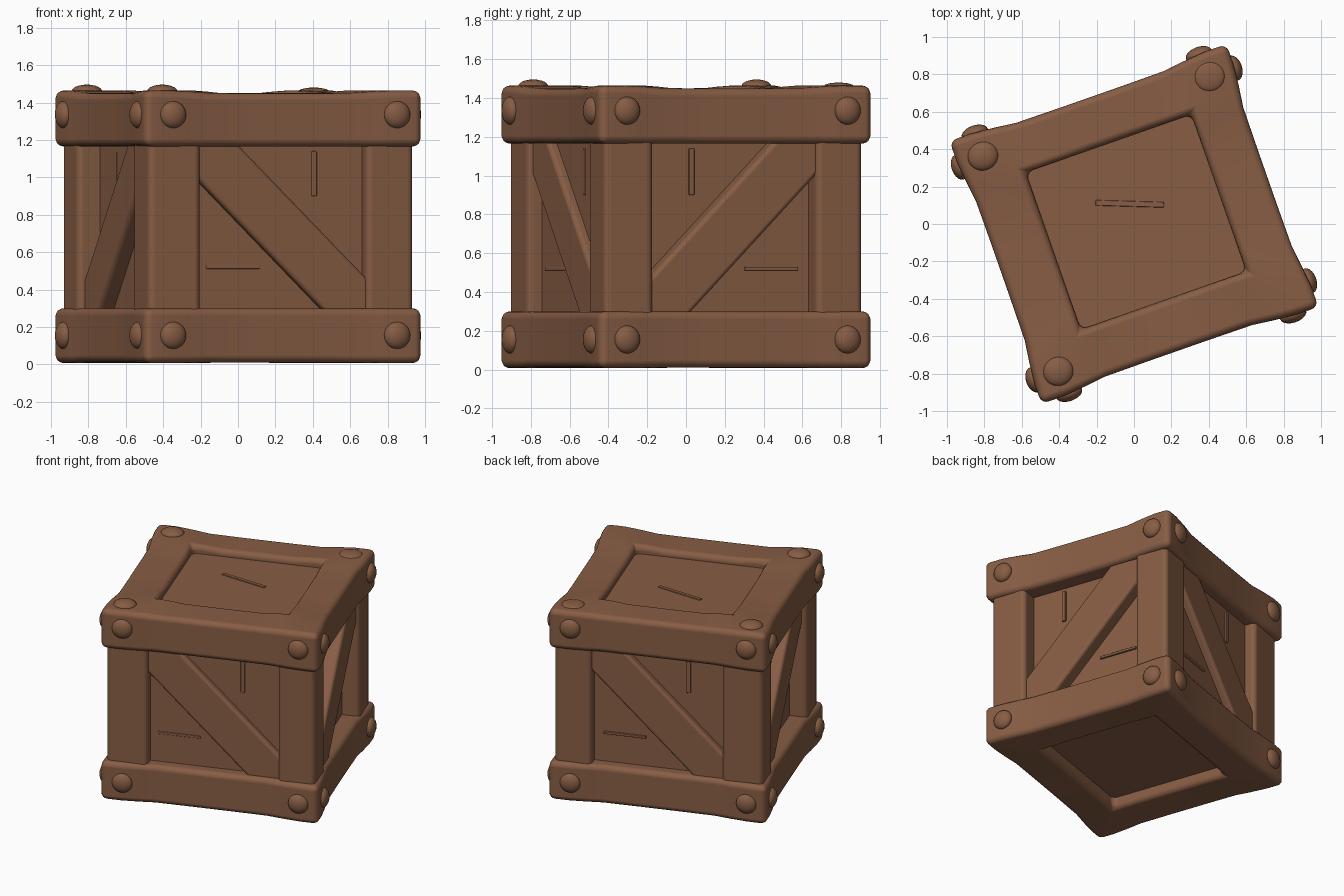
import bpy, bmesh, math
from mathutils import Matrix, Vector

if "Cube" in bpy.data.objects:
    bpy.data.objects.remove(bpy.data.objects["Cube"])

wood = bpy.data.materials.new("brown_wood")
wood.diffuse_color = (0.242, 0.109, 0.058, 1)
wood.use_nodes = True
wood.node_tree.nodes["Principled BSDF"].inputs["Base Color"].default_value = wood.diffuse_color

# whole crate is turned about z and is slightly longer in its local x
BASE = Matrix.Rotation(math.radians(19.3), 4, 'Z') @ Matrix.Diagonal((1.02, 0.968, 1, 1))
SHIFT = Vector((0.014, 0.007, 0))      # openings sit slightly off centre


def side(k):
    return Matrix.Rotation(math.radians(90 * k), 4, 'Z')


def finish(name, bm, matrix, bevel=0.0, smooth=True):
    bmesh.ops.transform(bm, matrix=BASE @ matrix, verts=bm.verts)
    bmesh.ops.recalc_face_normals(bm, faces=bm.faces)
    me = bpy.data.meshes.new(name)
    bm.to_mesh(me)
    bm.free()
    me.materials.append(wood)
    for p in me.polygons:
        p.use_smooth = smooth
    ob = bpy.data.objects.new(name, me)
    bpy.context.collection.objects.link(ob)
    if bevel:
        m = ob.modifiers.new("round", 'BEVEL')
        m.width = bevel
        m.segments = 4
        m.limit_method = 'ANGLE'
        m.angle_limit = math.radians(35)
        m.harden_normals = True
    return ob


def box(name, size, loc, matrix=Matrix(), tilt=0.0, bevel=0.0):
    bm = bmesh.new()
    bmesh.ops.create_cube(bm, size=1)
    m = (matrix @ Matrix.Translation(loc) @ Matrix.Rotation(tilt, 4, 'Y')
         @ Matrix.Diagonal((*size, 1)))
    return finish(name, bm, m, bevel, smooth=bevel > 0)


def flare(s):
    t = min(max((abs(s) - 0.5) / 0.35, 0), 1)
    return t * t * (3 - 2 * t)


# square rail frame that swells towards its corners
def rail_frame(name, z_inner, z_outer, grow):
    bm = bmesh.new()
    rings = []
    for k in range(4):
        for s in (-1, -.85, -.7, -.55, -.2, .2, .55, .7, .85):
            f = flare(s)
            d, h = 0.741 + 0.028 * f, 0.46
            zo = z_outer + grow * f
            outer = [side(k) @ Vector((s * d, -d, z)) for z in (z_inner, zo)]
            inner = [side(k) @ Vector((s * h, -h, z)) + SHIFT for z in (zo, z_inner)]
            rings.append([bm.verts.new(p) for p in outer + inner])
    for i, a in enumerate(rings):
        b = rings[(i + 1) % len(rings)]
        for j in range(4):
            n = (j + 1) % 4
            bm.faces.new((a[j], a[n], b[n], b[j]))
    finish(name, bm, Matrix(), 0.04)


def rivet(name, matrix, r=0.072, depth=0.042):
    bm = bmesh.new()
    bmesh.ops.create_uvsphere(bm, u_segments=20, v_segments=12, radius=1)
    finish(name, bm, matrix @ Matrix.Diagonal((r, depth, r, 1)))


# recessed panels of all six sides
PX, PY = 0.61, 0.648
box("panel_core", (2 * PX, 2 * PY, 1.31), (0, 0, 0.747))

rail_frame("bottom_rails", 0.30, 0.010, -0.003)
rail_frame("top_rails", 1.165, 1.450, 0.014)

# corner posts
for sx in (-1, 1):
    for sy in (-1, 1):
        x0, x1 = sx * 0.735, sx * 0.46 + SHIFT.x
        y0, y1 = sy * 0.728, sy * 0.46 + SHIFT.y
        box("corner_post", (abs(x0 - x1), abs(y0 - y1), 1.0),
            ((x0 + x1) / 2, (y0 + y1) / 2, 0.735), bevel=0.035)

for k in range(4):
    M = Matrix.Translation(SHIFT * 0.5) @ side(k)
    panel = PY if k % 2 == 0 else PX
    # diagonal brace, direction alternates round the crate
    flip = 1 if k % 2 == 0 else -1
    box(f"diagonal_brace_{k}", (1.42, 0.14, 0.29), (0, -0.632, 0.735), M,
        tilt=flip * math.radians(45), bevel=0.025)
    # small raised splinters on the panel
    box(f"splinter_upright_{k}", (0.03, 0.016, 0.24), (flip * 0.2, -panel, 1.02), M, bevel=0.005)
    box(f"splinter_flat_{k}", (0.3, 0.016, 0.02), (flip * -0.25, -panel, 0.52), M, bevel=0.005)
    # rivets on the rail ends
    for x in (-0.615, 0.63):
        for z in (0.155, 1.335):
            rivet(f"rivet_{k}", side(k) @ Matrix.Translation((x, -0.765, z)))
    # rivets on top, missing at one corner
    if k != 1:
        up = Matrix.Translation((-0.63, -0.63, 1.46)) @ Matrix.Rotation(math.pi / 2, 4, 'X')
        rivet(f"top_rivet_{k}", side(k) @ up, 0.08, 0.036 if k != 2 else 0.02)

# splinter on the lid panel
box("splinter_lid", (0.36, 0.03, 0.014), (-0.03, 0.11, 1.402),
    matrix=Matrix.Rotation(math.radians(-22), 4, 'Z'), bevel=0.005)
